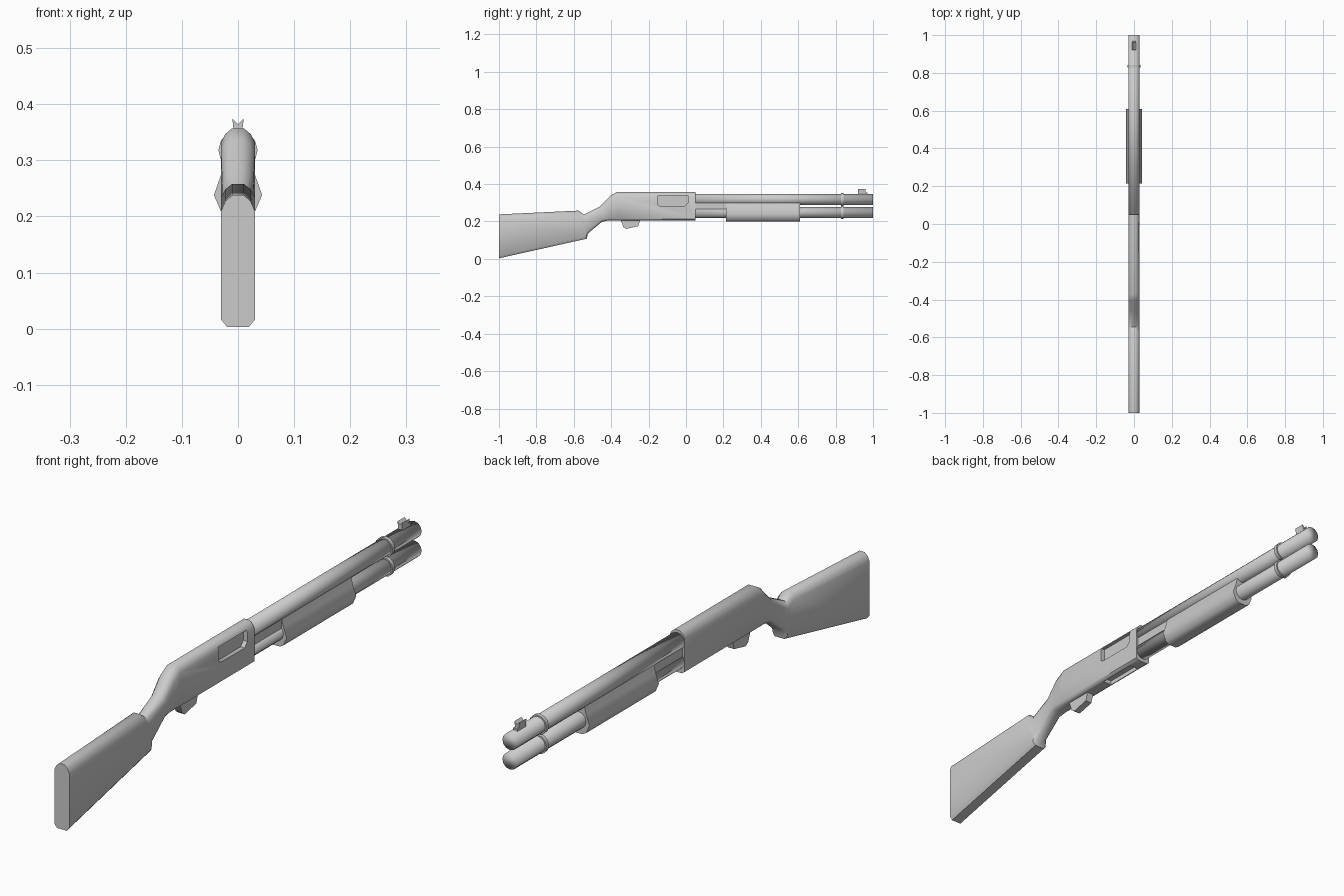
import bpy, bmesh, math
from mathutils import Vector

if "Cube" in bpy.data.objects:
    bpy.data.objects.remove(bpy.data.objects["Cube"])


def finish(name, bm, angle=180):
    bmesh.ops.recalc_face_normals(bm, faces=bm.faces)
    me = bpy.data.meshes.new(name)
    bm.to_mesh(me)
    bm.free()
    ob = bpy.data.objects.new(name, me)
    bpy.context.collection.objects.link(ob)
    smooth(ob, angle)
    return ob


def smooth(ob, angle):
    bpy.ops.object.select_all(action='DESELECT')
    ob.select_set(True)
    bpy.context.view_layer.objects.active = ob
    if angle >= 180:
        bpy.ops.object.shade_smooth()
    else:
        bpy.ops.object.shade_smooth_by_angle(angle=math.radians(angle))


def loft(name, rings, angle=180):
    """Skin a list of equal-length closed rings and cap both ends."""
    bm = bmesh.new()
    vs = [[bm.verts.new(p) for p in r] for r in rings]
    n = len(vs[0])
    for a, b in zip(vs, vs[1:]):
        for i in range(n):
            bm.faces.new((a[i], a[(i + 1) % n], b[(i + 1) % n], b[i]))
    bm.faces.new(vs[0])
    bm.faces.new(vs[-1])
    return finish(name, bm, angle)


def section(top, bot, w, ct, cb):
    """Chamfered slab section leaning between a top and a bottom (y, z) point."""
    t, b = Vector((0, *top)), Vector((0, *bot))
    d = (b - t).normalized()
    half = [(w * .35, t), (w * .75, t + d * ct * .4), (w, t + d * ct),
            (w, b - d * cb), (w * .65, b)]
    right = [p + Vector((x, 0, 0)) for x, p in half]
    return right + [Vector((-p.x, p.y, p.z)) for p in reversed(right)]


def prism_y(name, half, y0, y1, angle=40):
    """Mirrored (x, z) half profile extruded along y."""
    pts = half + [(-x, z) for x, z in reversed(half) if x]
    return loft(name, [[(x, y, z) for x, z in pts] for y in (y0, y1)], angle)


def prism_x(name, prof, x0, x1, angle=40):
    return loft(name, [[(x, y, z) for y, z in prof] for x in (x0, x1)], angle)


def tube(name, r, z, y0, y1, n=12, angle=180):
    ring = [(r * math.cos(2 * math.pi * i / n), z + r * math.sin(2 * math.pi * i / n))
            for i in range(n)]
    return loft(name, [[(x, y, h) for x, h in ring] for y in (y0, y1)], angle)


# stock, grip and receiver in one continuous skin
body = loft("stock_and_receiver", [
    section((-1, .238), (-1, .003), .03, .028, .013),
    section((-.575, .258), (-.53, .108), .03, .025, .013),
    section((-.545, .237), (-.525, .135), .028, .022, .013),
    section((-.46, .28), (-.45, .198), .028, .022, .012),
    section((-.405, .337), (-.415, .206), .03, .025, .010),
    section((-.37, .357), (-.36, .206), .03, .025, .008),
    section((.05, .357), (.05, .206), .03, .025, .008),
], 50)

# ejection port on the right, loading port underneath
cutters = [
    prism_x("ejection_cutter", [(-.15, .34), (.01, .34), (.01, .3), (-.005, .283),
                                (-.14, .283), (-.15, .29)], .014, .06),
    prism_y("loading_cutter", [(.018, .15), (.018, .222)], -.15, 0),
]
for c in cutters:
    m = body.modifiers.new("port", 'BOOLEAN')
    m.operation = 'DIFFERENCE'
    m.solver = 'EXACT'
    m.object = c
    bpy.context.view_layer.objects.active = body
    bpy.ops.object.modifier_apply(modifier=m.name)
    bpy.data.objects.remove(c)
smooth(body, 50)

# barrel, magazine tube and their bands
for name, z in (("barrel", .318), ("magazine_tube", .248)):
    tube(name, .03, z, .04, 1)
    tube(name + "_band", .035, z, .828, .842, angle=50)

# web between the tubes behind the pump
prism_y("tube_web", [(.022, .25), (.022, .315)], .04, .24)

# pump fore-end
prism_y("pump_grip", [(.016, .2), (.03, .208), (.043, .238), (.03, .275), (.022, .304)],
        .215, .61, 50)

# trigger
prism_x("trigger", [(-.35, .21), (-.335, .17), (-.32, .16), (-.255, .175), (-.245, .21)],
        -.013, .013)

# front sight with notch
prism_y("front_sight_base", [(.01, .335), (.008, .355)], .92, .97)
prism_y("front_sight", [(.007, .345), (.01, .374), (0, .364)], .92, .96, 30)
